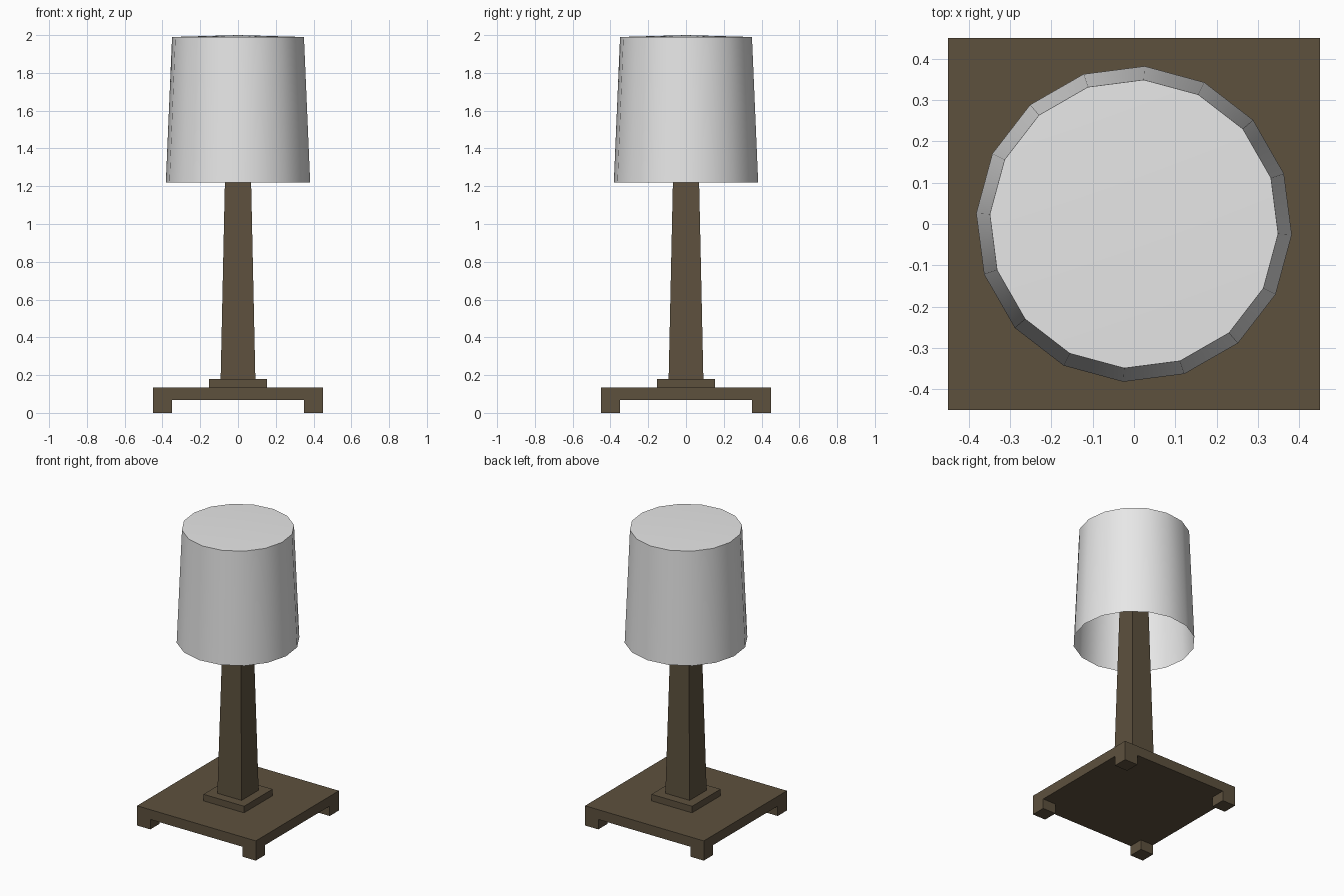
import bpy, bmesh, math
from mathutils import Matrix

default = bpy.data.objects.get("Cube")
if default:
    bpy.data.objects.remove(default, do_unlink=True)


def make_material(name, colour):
    mat = bpy.data.materials.new(name)
    mat.use_nodes = True
    mat.diffuse_color = colour
    mat.node_tree.nodes["Principled BSDF"].inputs["Base Color"].default_value = colour
    return mat


brown = make_material("dark brown wood", (0.11, 0.082, 0.048, 1))
white = make_material("white fabric", (0.8, 0.8, 0.8, 1))


def finish(name, bm, mat):
    mesh = bpy.data.meshes.new(name)
    bm.to_mesh(mesh)
    bm.free()
    mesh.materials.append(mat)
    obj = bpy.data.objects.new(name, mesh)
    bpy.context.collection.objects.link(obj)
    return obj


def block(name, half, z0, z1, x=0, y=0, top_half=None):
    """Square block, optionally tapered towards the top."""
    bm = bmesh.new()
    bmesh.ops.create_cube(bm, size=2)
    for v in bm.verts:
        h = (top_half or half) if v.co.z > 0 else half
        v.co = (x + v.co.x * h, y + v.co.y * h, z1 if v.co.z > 0 else z0)
    return finish(name, bm, brown)


# Base plate, feet, plinth and tapered stem
block("base_plate", 0.45, 0.068, 0.135)
for sx, side in ((1, "left"), (-1, "right")):
    for sy, end in ((-1, "front"), (1, "back")):
        block(f"{end}_{side}_foot", 0.05, 0, 0.068, 0.4 * sx, 0.4 * sy)
block("plinth", 0.154, 0.135, 0.18)
block("stem", 0.092, 0.18, 1.75, top_half=0.058)

# Lamp shade: tapered sheet, open below, with a very slightly domed cap
bm = bmesh.new()
bmesh.ops.create_cone(bm, cap_ends=True, segments=16, radius1=0.383, radius2=0.35,
                      depth=0.77, matrix=Matrix.Translation((0, 0, 1.605)))
bm.normal_update()
bottom = [f for f in bm.faces if f.normal.z < -0.9]
bmesh.ops.delete(bm, geom=bottom, context="FACES_ONLY")
cap = [f for f in bm.faces if f.normal.z > 0.9]
centre = bmesh.ops.poke(bm, faces=cap)["verts"][0]
centre.co.z = 2.0

# Turn the shade so one corner lies just clockwise of the +x axis
first = min((v for v in bm.verts if v.co.x > 0.3),
            key=lambda v: abs(math.atan2(v.co.y, v.co.x)))
turn = math.radians(-3.9) - math.atan2(first.co.y, first.co.x)
bmesh.ops.rotate(bm, verts=bm.verts, cent=(0, 0, 0), matrix=Matrix.Rotation(turn, 3, "Z"))
shade = finish("lamp_shade", bm, white)

bpy.ops.object.select_all(action="DESELECT")
shade.select_set(True)
bpy.context.view_layer.objects.active = shade
bpy.ops.object.shade_smooth_by_angle(angle=math.radians(40))
